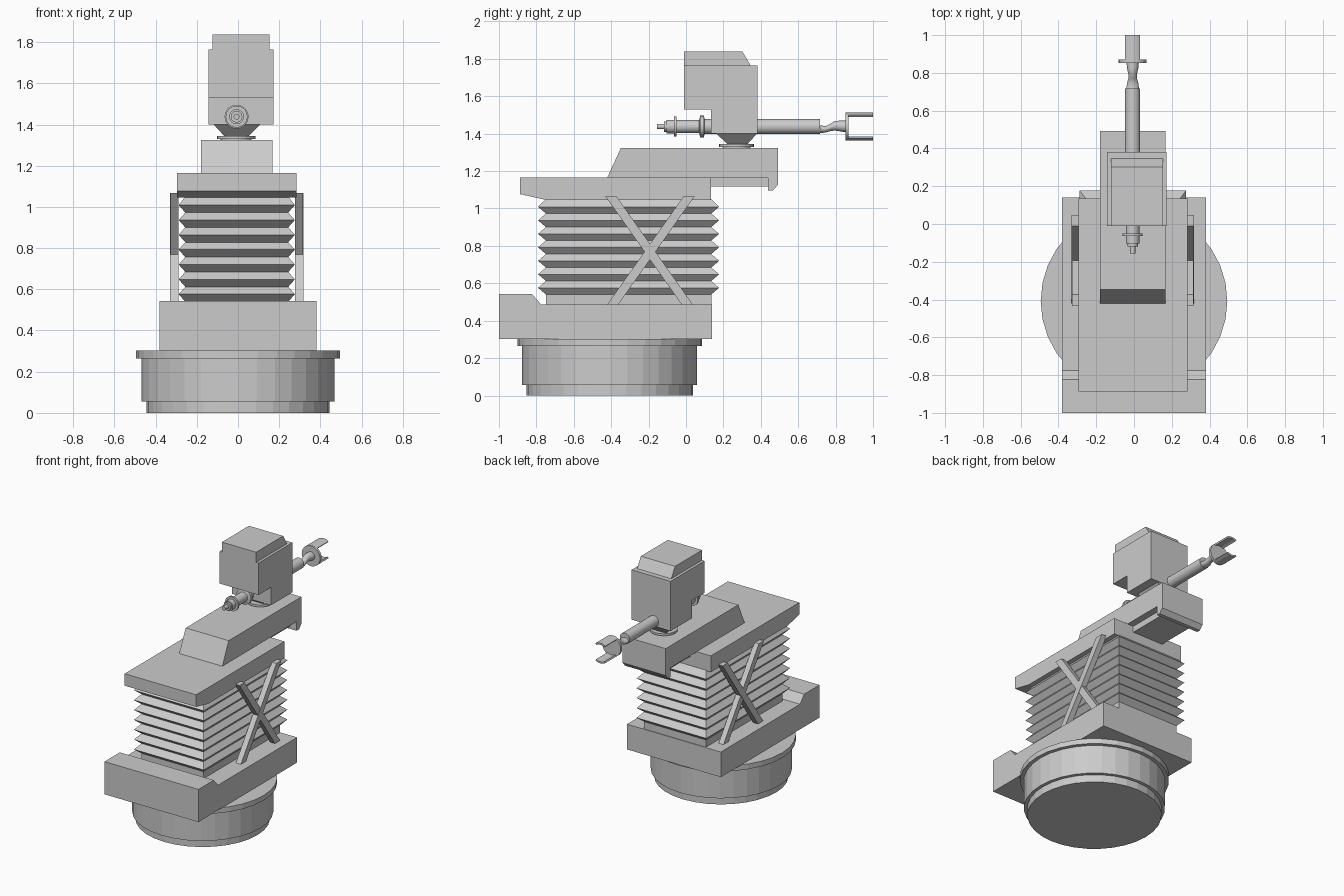
import bpy, bmesh, math
from mathutils import Vector

if "Cube" in bpy.data.objects:
    bpy.data.objects.remove(bpy.data.objects["Cube"])

CX = -0.006          # centre line of the upper body
GX, GZ = -0.007, 1.438   # axis of the arm tube


def finish(name, bm, smooth=False):
    bmesh.ops.recalc_face_normals(bm, faces=bm.faces)
    me = bpy.data.meshes.new(name)
    bm.to_mesh(me)
    bm.free()
    ob = bpy.data.objects.new(name, me)
    bpy.context.collection.objects.link(ob)
    if smooth:
        bpy.ops.object.select_all(action='DESELECT')
        ob.select_set(True)
        bpy.context.view_layer.objects.active = ob
        bpy.ops.object.shade_smooth_by_angle(angle=math.radians(35))
    return ob


def loft(name, rings, smooth=False):
    """Skin a list of equal-length point rings and cap both ends."""
    bm = bmesh.new()
    vs = [[bm.verts.new(p) for p in r] for r in rings]
    n = len(vs[0])
    for a, b in zip(vs, vs[1:]):
        for i in range(n):
            bm.faces.new((a[i], a[(i + 1) % n], b[(i + 1) % n], b[i]))
    bm.faces.new(vs[0])
    bm.faces.new(vs[-1])
    return finish(name, bm, smooth)


def prism(name, yz, x0, x1):
    """Side profile extruded across x."""
    return loft(name, [[(x, y, z) for y, z in yz] for x in (x0, x1)])


def rect(x, y, hx, hy, z):
    return [(x - hx, y - hy, z), (x + hx, y - hy, z), (x + hx, y + hy, z), (x - hx, y + hy, z)]


def circle(n):
    return [(math.cos(2 * math.pi * i / n), math.sin(2 * math.pi * i / n)) for i in range(n)]


def lathe_z(name, x, y, prof, n):
    return loft(name, [[(x + r * c, y + r * s, z) for c, s in circle(n)] for r, z in prof])


def lathe_y(name, prof, n=24):
    return loft(name, [[(GX + r * c, y, GZ + r * s) for c, s in circle(n)] for r, y in prof], True)


# Round stepped base
lathe_z("round_base", 0, -0.408, [(0.445, 0), (0.445, 0.055), (0.468, 0.055), (0.468, 0.265),
                                  (0.494, 0.265), (0.494, 0.303)], 32)

# Lower housing with raised front lip
prism("lower_housing", [(-1, 0.303), (0.14, 0.303), (0.14, 0.487), (-0.775, 0.487),
                        (-0.823, 0.542), (-1, 0.542)], -0.38, 0.38)

# Bellows: plinth then seven folds
YC = -0.307
folds = [rect(CX, YC, 0.25, 0.442, 0.48)]
for i in range(7):
    z = 0.54 + i * 0.0721
    folds += [rect(CX, YC, 0.25, 0.442, z), rect(CX, YC, 0.282, 0.484, z + 0.036)]
folds.append(rect(CX, YC, 0.25, 0.442, 1.05))
loft("bellows", folds)

# Crossed braces on both sides
for side in (-1, 1):
    x0, x1 = CX + side * 0.283, CX + side * 0.324
    tag = "left" if side < 0 else "right"
    prism(tag + "_brace_rising", [(-0.422, 0.485), (-0.363, 0.485), (0.048, 1.068), (-0.011, 1.068)], x0, x1)
    prism(tag + "_brace_falling", [(-0.433, 1.068), (-0.374, 1.068), (0.037, 0.485), (-0.022, 0.485)],
          x0, x1 - side * 0.002)

# Upper plate
prism("upper_plate", [(-0.888, 1.165), (-0.888, 1.077), (-0.75, 1.046), (0.134, 1.046), (0.134, 1.165)],
      CX - 0.289, CX + 0.289)

# Overhanging beam with down-turned lip and the block beneath it
prism("overhang_beam", [(-0.422, 1.163), (-0.348, 1.324), (0.492, 1.324), (0.492, 1.128), (0.465, 1.096),
                        (0.438, 1.096), (0.438, 1.163)], CX - 0.174, CX + 0.174)
prism("beam_underblock", [(0.12, 1.118), (0.44, 1.118), (0.44, 1.17), (0.12, 1.17)], CX - 0.125, CX + 0.125)

# Turntable and tapered neck
lathe_z("turntable", -0.009, 0.27, [(0.075, 1.32), (0.075, 1.33), (0.093, 1.33), (0.093, 1.345)], 24)
loft("neck", [rect(-0.008, 0.275, 0.055, 0.05, 1.34), rect(-0.005, 0.271, 0.115, 0.11, 1.402)])

# Head block and sloped cap
prism("head", [(-0.01, 1.53), (0.134, 1.53), (0.134, 1.4), (0.382, 1.4), (0.382, 1.764), (-0.01, 1.764)],
      -0.143, 0.173)
prism("head_cap", [(-0.01, 1.76), (0.348, 1.76), (0.302, 1.838), (-0.01, 1.838)], -0.123, 0.154)

# Arm tube with front fittings, collars and nozzle
lathe_y("arm_tube", [(0.014, -0.155), (0.014, -0.118), (0.028, -0.118), (0.028, -0.103), (0.036, -0.103),
                     (0.036, -0.064), (0.053, -0.064), (0.053, -0.05), (0.035, -0.05), (0.035, 0.07),
                     (0.058, 0.076), (0.058, 0.095), (0.04, 0.1), (0.04, 0.717)])

# Bent wrist: (y, z centre, half width, half height)
wrist = [(0.712, 1.424, 0.034, 0.022), (0.745, 1.423, 0.03, 0.017), (0.77, 1.432, 0.023, 0.019),
         (0.795, 1.442, 0.023, 0.025), (0.825, 1.441, 0.03, 0.029), (0.86, 1.438, 0.033, 0.031)]
loft("wrist", [[(GX + w * c, y, z + h * s) for c, s in circle(16)] for y, z, w, h in wrist], True)

# Gripper disc and two curved fingers
lathe_y("gripper_disc", [(0.074, 0.852), (0.074, 0.87)])
half = math.asin(0.04 / 0.074)
for name, mid in (("upper_finger", math.pi / 2), ("lower_finger", -math.pi / 2)):
    angs = [mid + half * (k / 4 - 1) for k in range(9)]
    arc = [(0.074, a) for a in angs] + [(0.062, a) for a in reversed(angs)]
    loft(name, [[(GX + r * math.cos(a), y, GZ + r * math.sin(a)) for r, a in arc] for y in (0.86, 1.0)], True)
